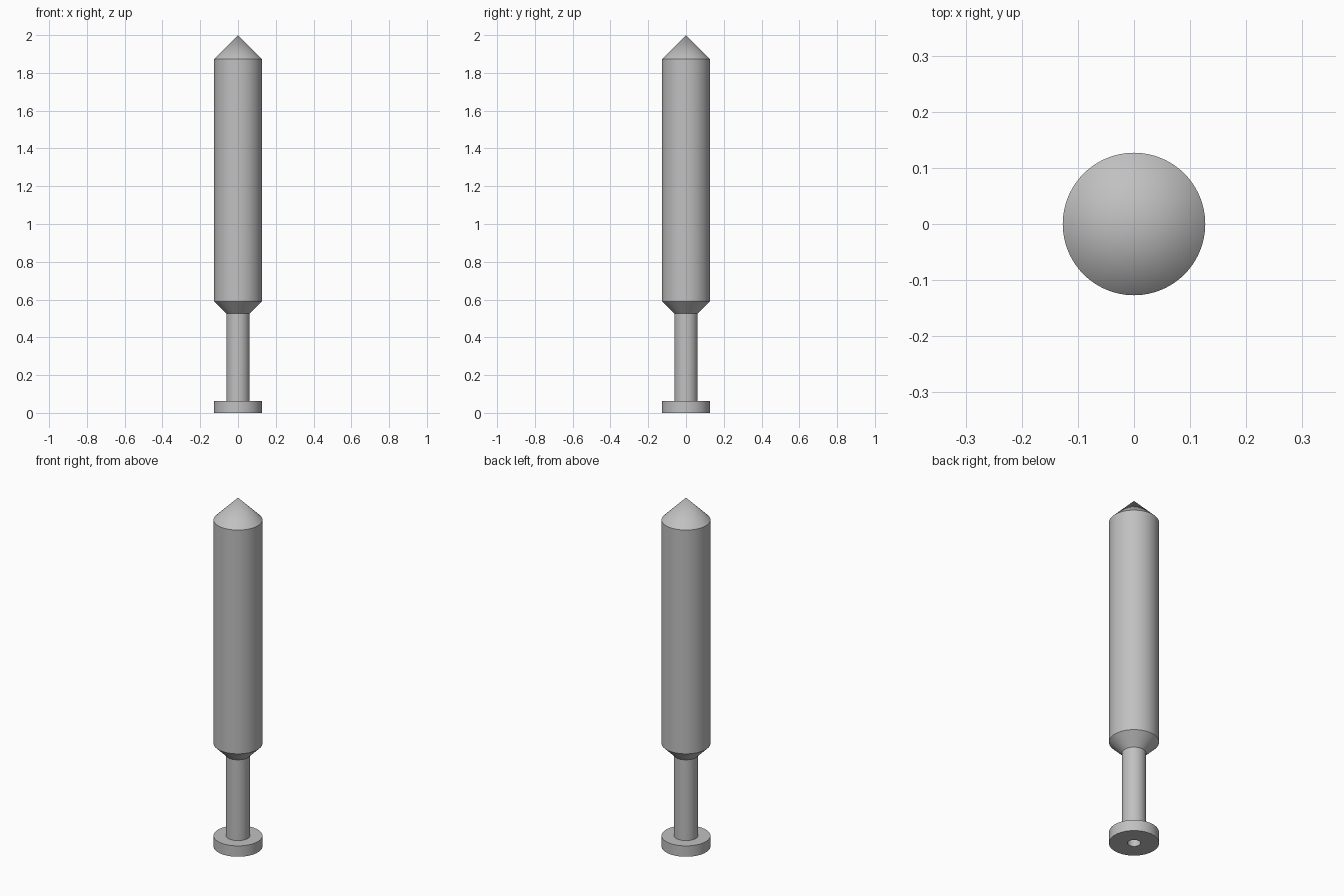
import bpy, bmesh, math

if "Cube" in bpy.data.objects:
    bpy.data.objects.remove(bpy.data.objects["Cube"])

SEGMENTS = 96

steel = bpy.data.materials.new("grey_steel")
steel.diffuse_color = (0.53, 0.53, 0.53, 1)
steel.use_nodes = True
steel.node_tree.nodes["Principled BSDF"].inputs["Base Color"].default_value = steel.diffuse_color


def lathe(name, profile):
    """Spin a closed (radius, z) profile around the z axis."""
    bm = bmesh.new()
    verts = [bm.verts.new((r, 0, z)) for r, z in profile]
    edges = [bm.edges.new(pair) for pair in zip(verts, verts[1:])]
    bmesh.ops.spin(bm, geom=verts + edges, cent=(0, 0, 0), axis=(0, 0, 1),
                   angle=math.tau, steps=SEGMENTS, use_duplicate=False)
    bmesh.ops.remove_doubles(bm, verts=bm.verts, dist=1e-5)
    bmesh.ops.recalc_face_normals(bm, faces=bm.faces)
    mesh = bpy.data.meshes.new(name)
    bm.to_mesh(mesh)
    bm.free()
    mesh.materials.append(steel)
    obj = bpy.data.objects.new(name, mesh)
    bpy.context.collection.objects.link(obj)
    bpy.context.view_layer.objects.active = obj
    obj.select_set(True)
    bpy.ops.object.shade_smooth_by_angle(angle=math.radians(30))
    obj.select_set(False)
    return obj


R, NECK, BORE = 0.127, 0.062, 0.033

# One turned pin: blind bore, foot flange, neck, shoulder, barrel, pointed tip
lathe("turned_pin", [
    (0, 0.27), (BORE, 0.25), (BORE, 0),      # blind bore in the foot
    (R, 0), (R, 0.062),                      # foot flange
    (NECK, 0.062), (NECK, 0.525),            # neck
    (R, 0.59), (R, 2 - R),                   # shoulder and barrel
    (0, 2),                                  # pointed tip
])
